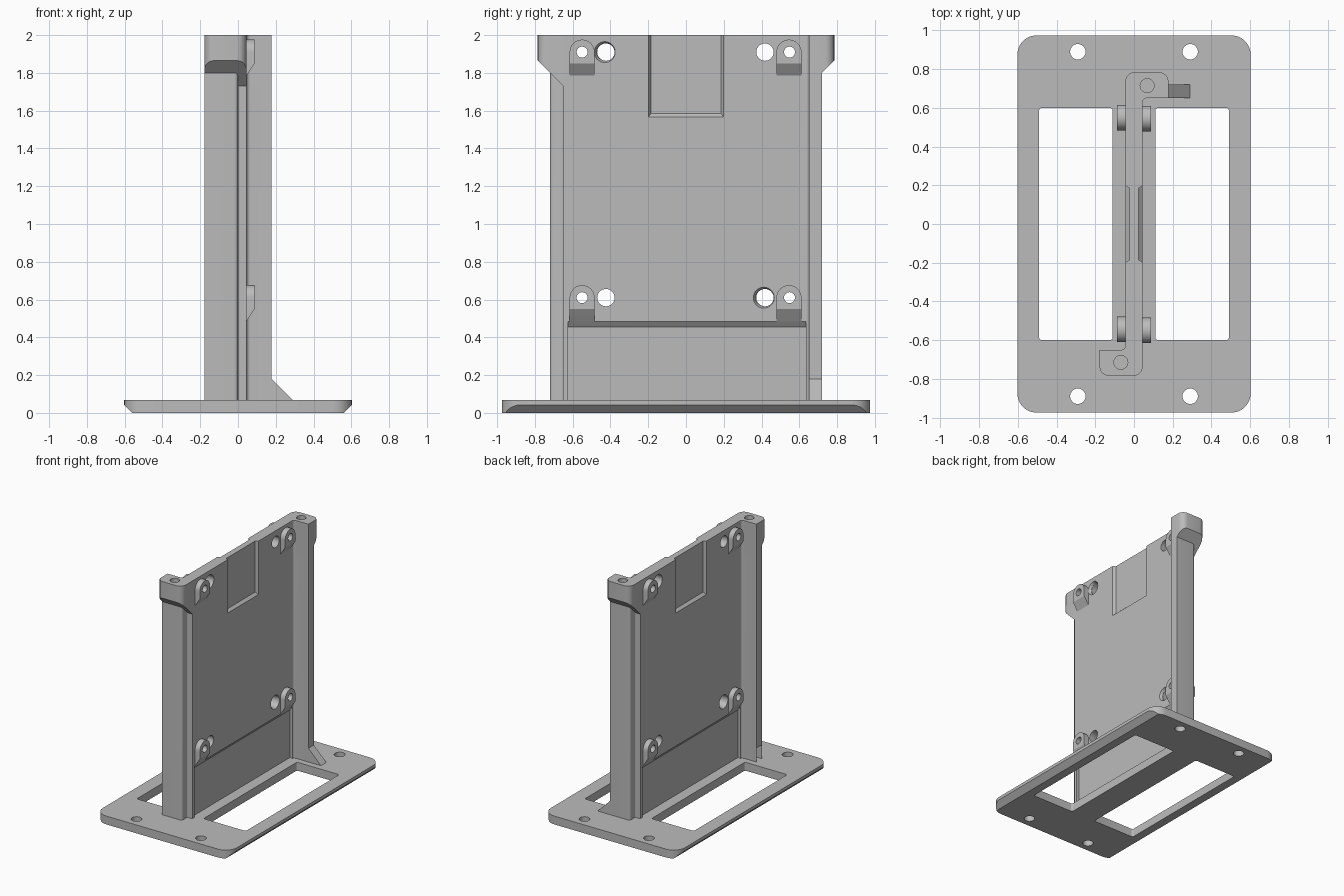
import bpy
import bmesh
from math import sin, cos, pi
from mathutils import Matrix, Vector

if "Cube" in bpy.data.objects:
    bpy.data.objects.remove(bpy.data.objects["Cube"], do_unlink=True)

GREY = (0.5, 0.5, 0.5, 1)
grey = bpy.data.materials.new("plain grey")
grey.use_nodes = True
grey.diffuse_color = GREY
grey.node_tree.nodes["Principled BSDF"].inputs["Base Color"].default_value = GREY

AXES = {"x": lambda a, b, h: (h, a, b),
        "y": lambda a, b, h: (a, h, b),
        "z": lambda a, b, h: (a, b, h)}
BASE_TOP, WALL, POST_IN, POST_OUT, ARM = 0.068, 0.045, 0.65, 0.72, 0.178


def finish(name, bm):
    bmesh.ops.recalc_face_normals(bm, faces=bm.faces)
    mesh = bpy.data.meshes.new(name)
    bm.to_mesh(mesh)
    bm.free()
    mesh.materials.append(grey)
    obj = bpy.data.objects.new(name, mesh)
    bpy.context.collection.objects.link(obj)
    return obj


def prism(name, outline, axis, lo, hi, turn=0):
    """Extrude a 2D outline along an axis, then turn it about z."""
    bm = bmesh.new()
    ends = [[bm.verts.new(AXES[axis](a, b, h)) for a, b in outline] for h in (lo, hi)]
    n = len(outline)
    for ring in ends:
        bm.faces.new(ring)
    for i in range(n):
        j = (i + 1) % n
        bm.faces.new((ends[0][i], ends[0][j], ends[1][j], ends[1][i]))
    bmesh.ops.transform(bm, matrix=Matrix.Rotation(turn, 4, "Z"), verts=bm.verts)
    return finish(name, bm)


def frustum(name, rings, turn=0):
    """Convex solid through rings of 3D points."""
    bm = bmesh.new()
    for p in rings:
        bm.verts.new(p)
    bmesh.ops.convex_hull(bm, input=bm.verts)
    bmesh.ops.dissolve_limit(bm, angle_limit=0.01, verts=bm.verts, edges=bm.edges)
    bmesh.ops.transform(bm, matrix=Matrix.Rotation(turn, 4, "Z"), verts=bm.verts)
    return finish(name, bm)


def rounded(corners, steps=6):
    """Round right-angled corners given as (a, b, radius)."""
    out = []
    for i, (a, b, r) in enumerate(corners):
        p = Vector((a, b))
        if r == 0:
            out.append(p)
            continue
        u = (Vector(corners[i - 1][:2]) - p).normalized()
        v = (Vector(corners[(i + 1) % len(corners)][:2]) - p).normalized()
        c = p + r * (u + v)
        for k in range(steps + 1):
            t = pi / 2 * k / steps
            out.append(c - r * (v * cos(t) + u * sin(t)))
    return out


def rect(a0, a1, b0, b1, r=0):
    return rounded([(a0, b0, r), (a1, b0, r), (a1, b1, r), (a0, b1, r)])


def circle(a, b, r, n=32):
    return [(a + r * cos(2 * pi * k / n), b + r * sin(2 * pi * k / n)) for k in range(n)]


def combine(target, other, operation):
    mod = target.modifiers.new("join", "BOOLEAN")
    mod.operation, mod.solver, mod.object = operation, "EXACT", other
    bpy.context.view_layer.objects.active = target
    bpy.ops.object.modifier_apply(modifier=mod.name)
    bpy.data.objects.remove(other, do_unlink=True)


def cut(target, other):
    combine(target, other, "DIFFERENCE")


def add(target, other):
    combine(target, other, "UNION")


# Base plate with two windows, four screw holes and chamfered long edges
base = prism("base_plate", rect(-0.603, 0.603, -0.975, 0.975, 0.1), "z", 0, BASE_TOP)
for side in (-1, 1):
    xs = sorted((side * 0.11, side * 0.49))
    cut(base, prism("window", rect(*xs, -0.6, 0.6, 0.015), "z", -0.1, 0.2))
    wedge = [(side * 0.55, -0.01), (side * 0.62, 0.06), (side * 0.62, -0.01)]
    cut(base, prism("edge_wedge", wedge, "y", -1.1, 1.1))
    for y in (-0.89, 0.89):
        cut(base, prism("screw_hole", circle(side * 0.29, y, 0.04), "z", -0.1, 0.2))

# Upright panel with a post on each end, drawn as one Z-shaped plan
half = [(-ARM, -POST_OUT, 0), (0, -POST_OUT, 0.02), (0, -POST_IN, 0.01),
        (WALL, -POST_IN, 0), (WALL, POST_IN, 0.02), (ARM, POST_IN, 0)]
plan = rounded(half + [(-x, -y, r) for x, y, r in half])
stand = prism("upright_panel", plan, "z", BASE_TOP, 2)

for turn in (0, pi):
    # Lower relief under an angled ledge
    relief = [(WALL + 0.05, 0.485), (WALL, 0.485), (0.022, 0.455),
              (0.022, 0.0), (WALL + 0.05, 0.0)]
    cut(stand, prism("lower_relief", relief, "y", -0.625, 0.635, turn))

    # Shallow notch at the top centre with sloping edges
    notch = [(x, s * w, z) for x, w, low in ((0.024, 0.185, 1.585), (0.046, 0.2, 1.565))
             for s in (-1, 1) for z in (low, 2.1)]
    cut(stand, frustum("top_notch", notch, turn))

    # Corner cap with a sloping underside
    cap = prism("corner_cap", rounded([(-ARM, -0.785, 0.05), (WALL, -0.785, 0.05),
                                       (WALL, -POST_IN, 0), (-ARM, -POST_IN, 0)]),
                "z", 1.7, 2, turn)
    slope = [(-0.835, 1.915), (-0.62, 1.7), (-0.62, 1.6), (-0.835, 1.6)]
    cut(cap, prism("cap_slope", slope, "x", -0.5, 0.5, turn))
    add(stand, cap)
    cut(stand, prism("cap_hole", circle(-0.068, -0.715, 0.036), "z", 1.88, 2.1, turn))

    # Gusset at the foot of the post
    gusset = [(-ARM + 0.01, 0.18), (-ARM, 0.18), (-0.29, BASE_TOP), (-ARM + 0.01, BASE_TOP)]
    add(stand, prism("foot_gusset", gusset, "y", -POST_OUT, -POST_IN, turn))

    # Mounting lugs with rounded tops and sloping undersides
    for z in (0.61, 1.91):
        for y in (-0.55, 0.545):
            low = z - 0.125
            arch = rounded([(y - 0.066, low, 0), (y + 0.066, low, 0),
                            (y + 0.066, z + 0.066, 0.066), (y - 0.066, z + 0.066, 0.066)], 10)
            lug = prism("lug", arch, "x", 0.035, 0.088, turn)
            under = [(0.045, low), (0.088, z - 0.06), (0.12, z - 0.06),
                     (0.12, low - 0.05), (0.045, low - 0.05)]
            cut(lug, prism("lug_slope", under, "y", y - 0.2, y + 0.2, turn))
            add(stand, lug)

# Holes through the lugs and beside them
for z in (0.61, 1.91):
    for y in (-0.55, 0.548):
        cut(stand, prism("lug_hole", circle(y, z, 0.029), "x", -0.2, 0.2))
    for y in (-0.424, 0.418):
        cut(stand, prism("panel_hole", circle(y, z, 0.046), "x", -0.2, 0.2))

# Countersinks, on alternate sides of the panel
for turn in (0, pi):
    for y, z in ((-0.43, 1.91), (0.412, 0.61)):
        y = y if turn == 0 else y + 0.006
        sink = [(x, a, b) for x, r in ((0.025, 0.044), (WALL + 0.001, 0.056))
                for a, b in circle(y, z, r)]
        cut(stand, frustum("countersink", sink, turn))

# Smooth the round surfaces and keep the edges sharp
bpy.ops.object.select_all(action="DESELECT")
for obj in (base, stand):
    obj.select_set(True)
bpy.context.view_layer.objects.active = stand
bpy.ops.object.shade_smooth_by_angle(angle=pi / 6)
